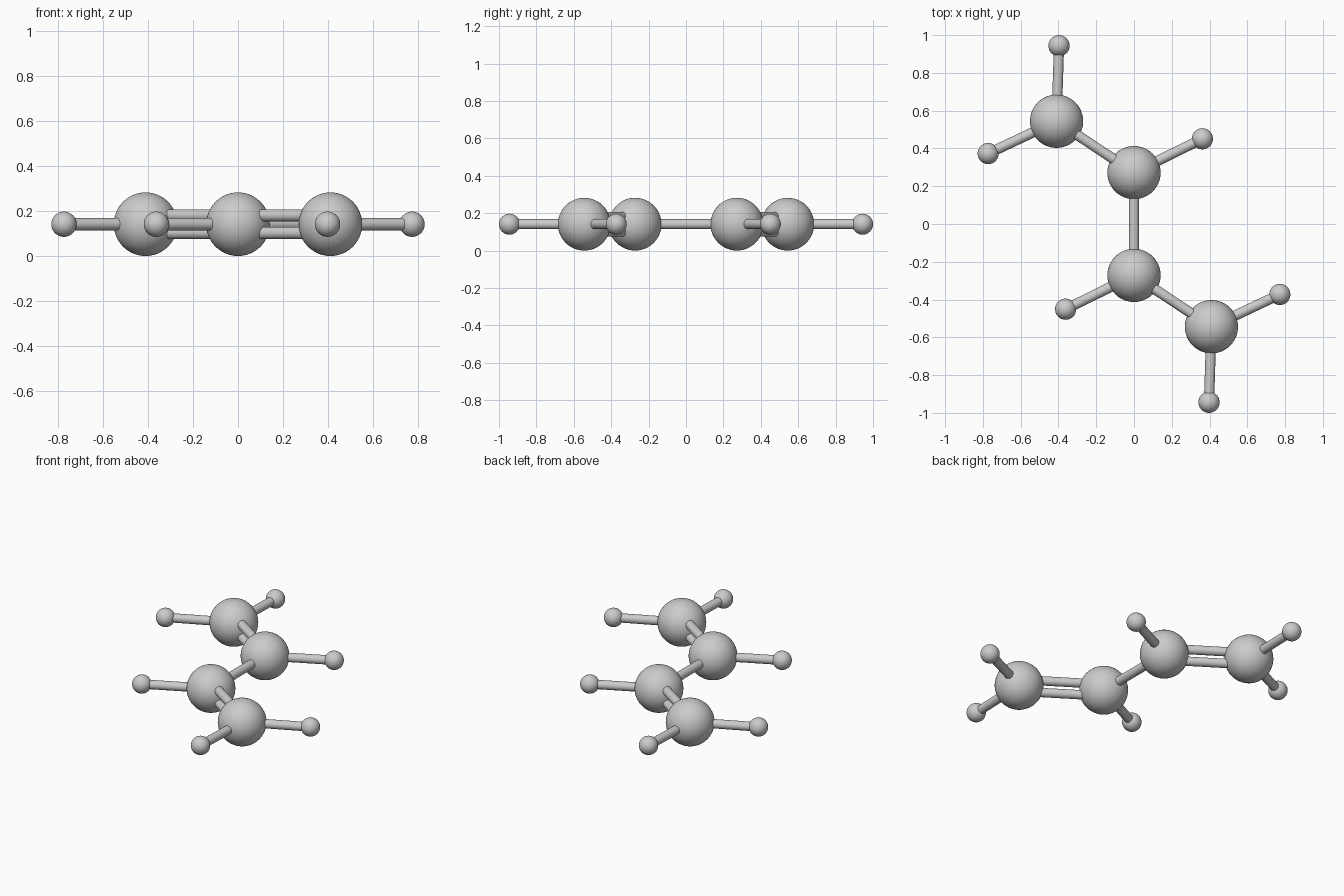
import bpy
from mathutils import Vector

if "Cube" in bpy.data.objects:
    bpy.data.objects.remove(bpy.data.objects["Cube"])

Z = 0.141
BOND_R = 0.027
OFFSET = 0.039  # half spacing of the paired double-bond rods


def smooth(ob, name):
    ob.name = name
    bpy.ops.object.shade_smooth_by_angle()


def atom(name, pos, radius):
    bpy.ops.mesh.primitive_uv_sphere_add(segments=48, ring_count=24, radius=radius, location=pos)
    smooth(bpy.context.object, name)


def bond(name, a, b, dz=0.0):
    a = a + Vector((0, 0, dz))
    b = b + Vector((0, 0, dz))
    d = b - a
    bpy.ops.mesh.primitive_cylinder_add(vertices=32, radius=BOND_R, depth=d.length,
                                        location=(a + b) / 2,
                                        rotation=d.to_track_quat('Z', 'Y').to_euler())
    smooth(bpy.context.object, name)


# The molecule is two identical halves turned 180 degrees about z
for side, s in (("back", 1), ("front", -1)):
    def p(x, y):
        return Vector((s * x, s * y, Z))

    inner, outer = p(0, 0.272), p(-0.41, 0.544)
    hydrogens = [(inner, p(0.362, 0.451)), (outer, p(-0.397, 0.944)), (outer, p(-0.772, 0.373))]

    # large carbon atoms
    atom(f"{side}_inner_carbon", inner, 0.141)
    atom(f"{side}_outer_carbon", outer, 0.141)

    # double bond, stacked in z
    bond(f"{side}_double_bond_upper", inner, outer, OFFSET)
    bond(f"{side}_double_bond_lower", inner, outer, -OFFSET)

    # small hydrogen atoms with their single bonds
    for i, (carbon, h) in enumerate(hydrogens, 1):
        atom(f"{side}_hydrogen_{i}", h, 0.056)
        bond(f"{side}_hydrogen_bond_{i}", carbon, h)

# central single bond
bond("central_bond", Vector((0, -0.272, Z)), Vector((0, 0.272, Z)))
